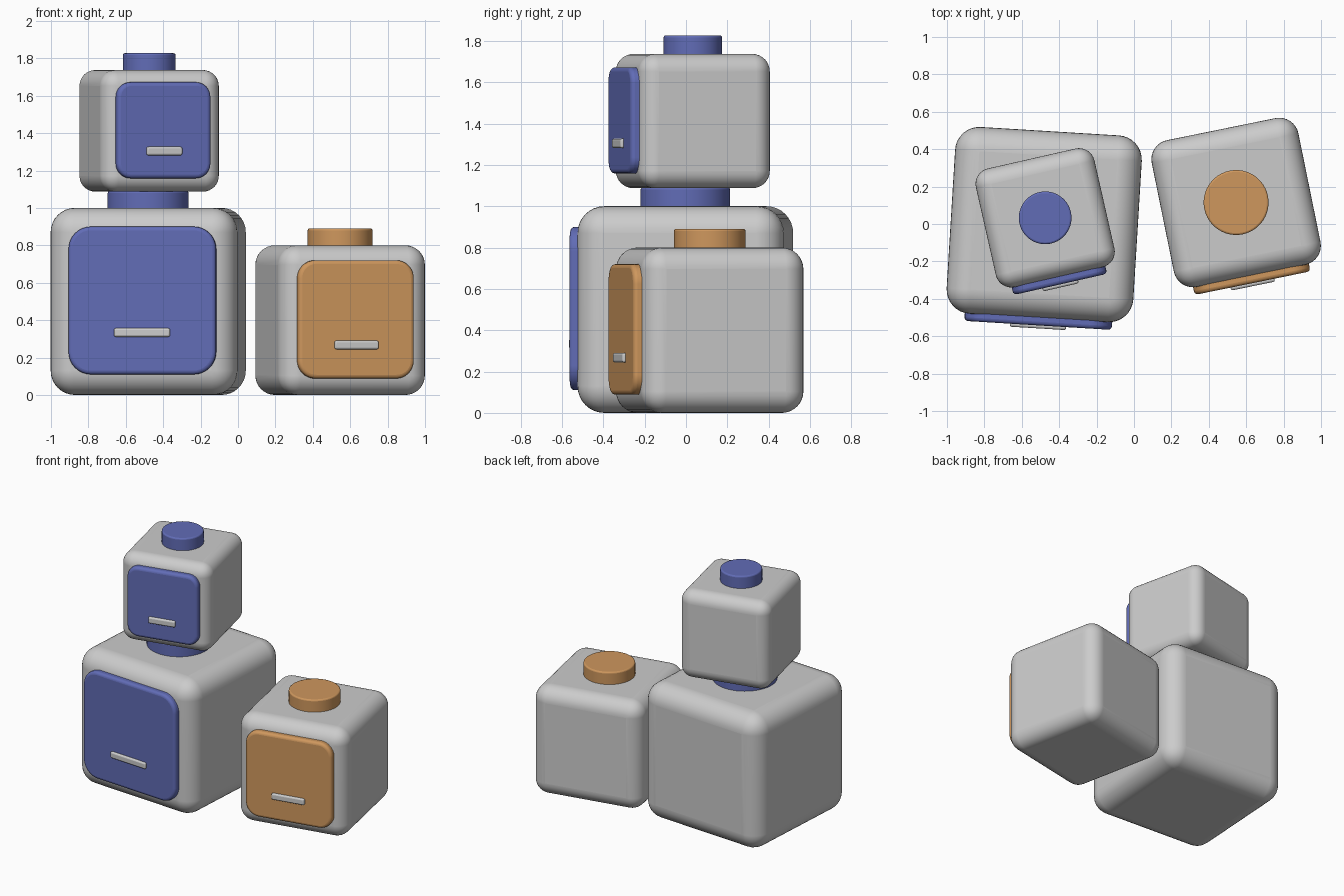
import bpy, bmesh
from math import radians
from mathutils import Matrix, Vector

if "Cube" in bpy.data.objects:
    bpy.data.objects.remove(bpy.data.objects["Cube"])


def material(name, color):
    mat = bpy.data.materials.new(name)
    mat.diffuse_color = color
    mat.use_nodes = True
    mat.node_tree.nodes["Principled BSDF"].inputs["Base Color"].default_value = mat.diffuse_color
    return mat


BLUE = material("blue", (0.12, 0.15, 0.47, 1))
ORANGE = material("orange", (0.62, 0.31, 0.11, 1))


def finish(bm, name, frame, bevel, segments, mat=None):
    """Turn a bmesh into a smooth object with softly rounded edges."""
    mesh = bpy.data.meshes.new(name)
    bm.to_mesh(mesh)
    bm.free()
    obj = bpy.data.objects.new(name, mesh)
    bpy.context.collection.objects.link(obj)
    obj.matrix_world = frame
    if mat:
        mesh.materials.append(mat)
    bpy.ops.object.select_all(action='DESELECT')
    obj.select_set(True)
    bpy.context.view_layer.objects.active = obj
    bpy.ops.object.shade_smooth_by_angle(angle=radians(35))
    mod = obj.modifiers.new("rounding", 'BEVEL')
    mod.width, mod.segments = bevel, segments
    mod.limit_method, mod.angle_limit = 'ANGLE', radians(40)
    mod.harden_normals = True
    bpy.ops.object.modifier_apply(modifier=mod.name)
    bpy.ops.object.shade_smooth_by_angle(angle=radians(35))
    weighted = obj.modifiers.new("flat_faces", 'WEIGHTED_NORMAL')
    weighted.keep_sharp = True
    return obj


def box(center, size):
    bm = bmesh.new()
    bmesh.ops.create_cube(bm, size=1, matrix=Matrix.Translation(center)
                          @ Matrix.Diagonal((*size, 1)))
    return bm


def block(name, x, y, z, size, turn, mat, knob):
    """Rounded cube with a front panel, a small handle and a round knob on top."""
    frame = Matrix.Translation((x, y, z)) @ Matrix.Rotation(radians(turn), 4, 'Z')
    s = size

    # body
    finish(box((0, 0, s / 2), (s, s, s)), name + "_body", frame, 0.13 * s, 8)

    # front panel: corners rounded in the face plane, then the rim softened
    front = -s / 2 - 0.04
    depth = 0.12
    bm = box((0, front + depth / 2, 0.505 * s), (0.79 * s, depth, 0.79 * s))
    corners = [e for e in bm.edges
               if abs((e.verts[0].co - e.verts[1].co).normalized().y) > 0.9]
    bmesh.ops.bevel(bm, geom=corners, offset=0.12 * s, segments=8,
                    profile=0.5, affect='EDGES')
    finish(bm, name + "_panel", frame, 0.02, 4, mat)

    # handle
    finish(box((0, front + 0.002, 0.334 * s), (0.3 * s, 0.036, 0.046)),
           name + "_handle", frame, 0.01, 3)

    # knob, sunk a little into the body
    bm = bmesh.new()
    bmesh.ops.create_cone(bm, cap_ends=True, segments=48, radius1=0.217 * s,
                          radius2=0.217 * s, depth=0.13,
                          matrix=Matrix.Translation((0, 0, s + 0.025)))
    finish(bm, name + "_" + knob, frame, 0.01, 3, mat)


block("large_block", -0.48, -0.003, 0, 1.0, -3.5, BLUE, "neck")
block("upper_block", -0.475, 0.033, 1.087, 0.65, 12.8, BLUE, "knob")
block("side_block", 0.546, 0.115, 0, 0.8, 11.5, ORANGE, "knob")
